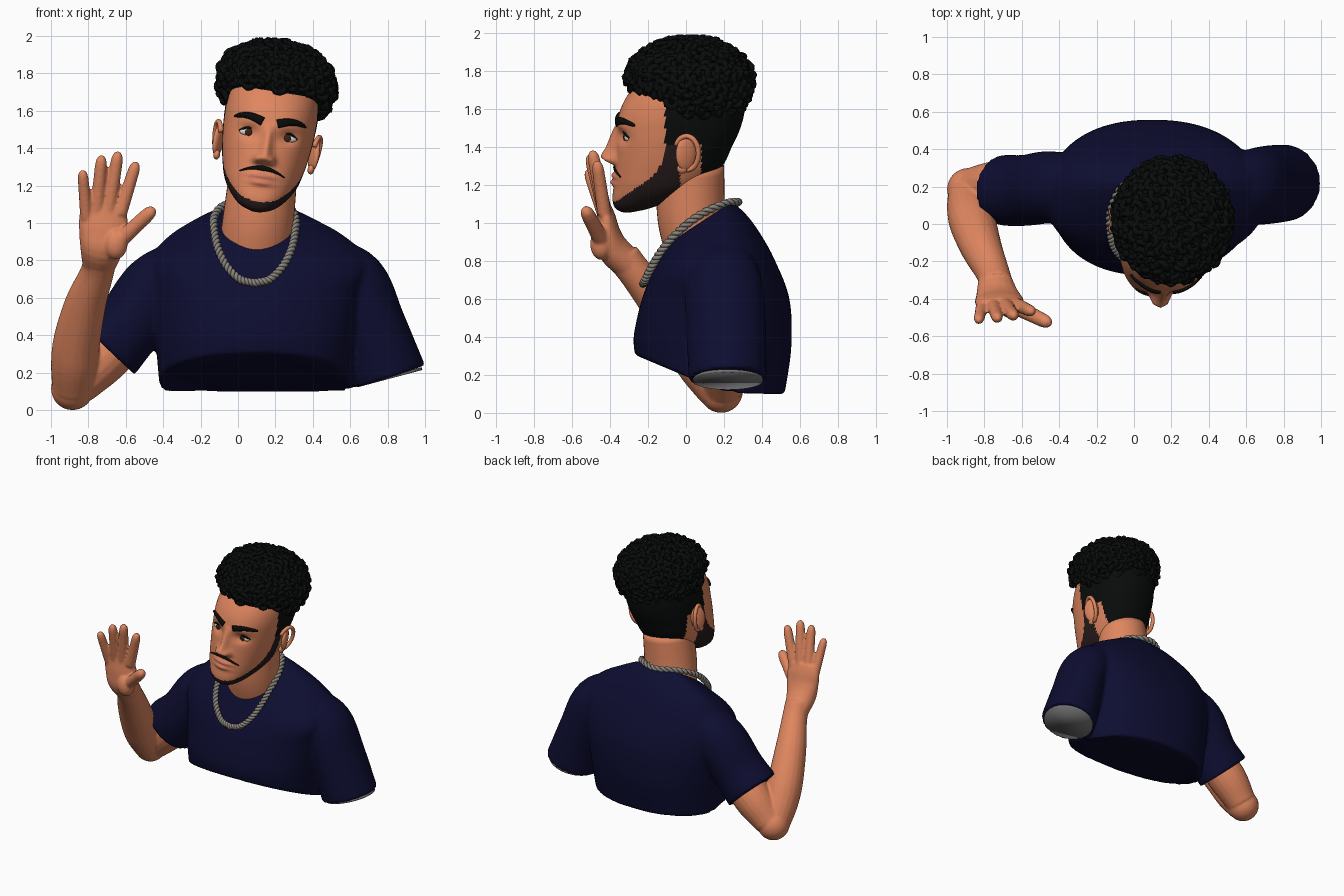
import bpy, bmesh, math, random
from mathutils import Vector, Matrix

if "Cube" in bpy.data.objects:
    bpy.data.objects.remove(bpy.data.objects["Cube"])

random.seed(4)

def mat(name, r, g, b):
    m = bpy.data.materials.new(name)
    m.diffuse_color = (r, g, b, 1)
    m.use_nodes = True
    m.node_tree.nodes["Principled BSDF"].inputs["Base Color"].default_value = m.diffuse_color
    return m

SKIN = mat("skin", 0.74, 0.24, 0.115)
NAVY = mat("navy cloth", 0.004, 0.004, 0.03)
HAIR = mat("black hair", 0.003, 0.0035, 0.0035)
BEARD = mat("dark brown beard", 0.02, 0.011, 0.011)
CHAIN = mat("chain grey", 0.25, 0.23, 0.2)
LINING = mat("sleeve lining grey", 0.17, 0.17, 0.17)
WHITE = mat("eye white", 0.75, 0.7, 0.66)
IRIS = mat("iris brown", 0.04, 0.015, 0.008)
LIP = mat("lip", 0.66, 0.2, 0.12)

# ---- helpers ----
def curve(tab, t):
    """Smooth interpolation of rows (t, a, b, ...)."""
    t = min(max(t, tab[0][0]), tab[-1][0])
    i = 0
    while i < len(tab) - 2 and t > tab[i + 1][0]:
        i += 1
    p, q = tab[i], tab[i + 1]
    o, r = tab[max(i - 1, 0)], tab[min(i + 2, len(tab) - 1)]
    h = q[0] - p[0]
    s = (t - p[0]) / h
    out = []
    for k in range(1, len(p)):
        m0 = (q[k] - o[k]) / (q[0] - o[0]) * h
        m1 = (r[k] - p[k]) / (r[0] - p[0]) * h
        out.append((2*s**3 - 3*s*s + 1)*p[k] + (s**3 - 2*s*s + s)*m0 + (3*s*s - 2*s**3)*q[k] + (s**3 - s*s)*m1)
    return out

def spline(rows, n):
    tab = [(i, *r) for i, r in enumerate(rows)]
    return [curve(tab, i * (len(rows) - 1) / n) for i in range(n + 1)]

def loft(bm, rings, closed=False):
    vs = [[bm.verts.new(p) for p in r] for r in rings]
    n = len(vs[0])
    for a, b in zip(vs, vs[1:] + ([vs[0]] if closed else [])):
        for i in range(n):
            bm.faces.new((a[i], a[(i + 1) % n], b[(i + 1) % n], b[i]))
    if not closed:
        bm.faces.new(vs[0][::-1])
        bm.faces.new(vs[-1])

def tube(bm, rows, sides=20, ref=(0, 1, 0), closed=False):
    """Rows are (x, y, z, radius across, radius along ref)."""
    pts = [Vector(r[:3]) for r in rows]
    n, rings = len(pts), []
    for i, r in enumerate(rows):
        a, b = (i - 1) % n if closed else max(i - 1, 0), (i + 1) % n if closed else min(i + 1, n - 1)
        t = (pts[b] - pts[a]).normalized()
        u = Vector(ref).cross(t).normalized()
        v = t.cross(u)
        angs = [2 * math.pi * k / sides for k in range(sides)]
        rings.append([pts[i] + u * r[3] * math.cos(w) + v * r[-1] * math.sin(w) for w in angs])
    loft(bm, rings, closed)

def ball(bm, loc, size, rot=None):
    m = Matrix.Translation(loc) @ (rot or Matrix()) @ Matrix.Diagonal((*size, 1))
    bmesh.ops.create_uvsphere(bm, u_segments=24, v_segments=14, radius=1, matrix=m)

def finish(name, bm, mats, matrix=None, voxel=0, smooth=3):
    bmesh.ops.recalc_face_normals(bm, faces=bm.faces)
    for f in bm.faces:
        f.smooth = True
    me = bpy.data.meshes.new(name)
    bm.to_mesh(me)
    bm.free()
    for m in mats:
        me.materials.append(m)
    ob = bpy.data.objects.new(name, me)
    bpy.context.collection.objects.link(ob)
    if matrix:
        ob.matrix_world = matrix
    if voxel:
        r = ob.modifiers.new("merge", 'REMESH')
        r.mode, r.voxel_size, r.use_smooth_shade = 'VOXEL', voxel, True
        s = ob.modifiers.new("soften", 'SMOOTH')
        s.factor, s.iterations = 0.5, smooth
    return ob

def sup(w, n):
    c, s = math.cos(w), math.sin(w)
    return math.copysign(abs(c) ** (2 / n), c), math.copysign(abs(s) ** (2 / n), s)

# ---- shirt: torso rings (height at back, slope, x left, x right, y front, y back) plus two sleeves ----
bm = bmesh.new()
rings = []
for z, s, xl, xr, yf, yb in spline([
        (.10, -.42, -.42, .60, -.27, .52), (.35, -.12, -.44, .63, -.275, .555), (.60, .02, -.46, .67, -.235, .545),
        (.80, .22, -.47, .70, -.19, .47), (.93, .38, -.39, .59, -.15, .40), (1.03, .55, -.25, .43, -.12, .33),
        (1.10, .66, -.13, .31, -.10, .26)], 36):
    ring = []
    for k in range(72):
        c, d = sup(2 * math.pi * k / 72, 2.3)
        y = (yf + yb) / 2 + d * (yb - yf) / 2
        ring.append((((xl + xr) / 2 + c * (xr - xl) / 2), y, z + s * min(y - .22, 0)))
    rings.append(ring)
loft(bm, rings)
tube(bm, spline([(.48, .2, .80, .13, .15), (.63, .2, .69, .165, .2), (.72, .21, .46, .175, .21), (.81, .22, .18, .2, .205)], 16), 32)
tube(bm, spline([(-.28, .2, .80, .13, .15), (-.44, .2, .66, .18, .19), (-.58, .18, .46, .185, .19), (-.70, .18, .33, .205, .19)], 16), 32)
finish("shirt", bm, [NAVY], voxel=.015, smooth=4)

bm = bmesh.new()
tube(bm, [(.808, .22, .183, .18, .185), (.812, .22, .168, .18, .185)], 32)
finish("sleeve_opening", bm, [LINING])

# ---- raised arm and hand ----
bm = bmesh.new()
tube(bm, spline([(-.55, .19, .45, .13), (-.72, .2, .28, .14), (-.86, .195, .13, .11)], 12))
ball(bm, (-.885, .185, .115), (.115, .115, .115))
tube(bm, spline([(-.885, .17, .12, .11), (-.875, .08, .25, .125), (-.86, .0, .38, .125), (-.815, -.13, .57, .11),
                 (-.755, -.26, .73, .09), (-.735, -.33, .82, .09, )], 20))
tube(bm, spline([(-.745, -.29, .77, .088, .08), (-.73, -.38, .86, .115, .085), (-.72, -.41, .95, .13, .065),
                 (-.72, -.42, 1.03, .13, .05), (-.715, -.43, 1.09, .11, .035)], 16))
ball(bm, (-.655, -.445, .89), (.065, .06, .085))
for base, tip, r in [((-.81, -.43, 1.03), (-.832, -.52, 1.285), .031), ((-.755, -.43, 1.06), (-.728, -.51, 1.365), .034),
                     ((-.69, -.43, 1.07), (-.64, -.495, 1.385), .035), ((-.63, -.43, 1.05), (-.542, -.47, 1.33), .034),
                     ((-.66, -.43, .88), (-.445, -.535, 1.08), .04)]:
    a, b = Vector(base), Vector(tip)
    tube(bm, [(*a.lerp(b, f), r * k) for f, k in
              ((0, 1.1), (.3, 1.05), (.55, 1), (.8, .95), (.9, .85), (.96, .6), (1, .15))], 14)
finish("arm_and_hand", bm, [SKIN], voxel=.009, smooth=3)

# ---- neck ----
bm = bmesh.new()
tube(bm, spline([(.09, .08, .84, .195, .18), (.11, .03, 1.03, .19, .18), (.14, .02, 1.3, .18, .18)], 12), 40)
finish("neck", bm, [SKIN])

# ---- head, in its own tilted frame ----
TILT = Matrix.Translation((.15, 0, 1.4)) @ Matrix.Rotation(math.radians(9), 4, 'Y')
N = 2.3
HEAD = [(-.345, .02, -.34, -.28), (-.325, .08, -.372, -.2), (-.28, .135, -.387, -.08), (-.2, .19, -.38, .08),
        (-.1, .22, -.374, .19), (0, .237, -.367, .24), (.1, .247, -.362, .285), (.2, .25, -.345, .31),
        (.3, .24, -.29, .31), (.4, .2, -.2, .27), (.46, .1, -.1, .15)]
NOSE = [(-.095, 0, .045), (-.07, .055, .045), (-.05, .078, .04), (0, .055, .03), (.07, .03, .024), (.14, 0, .03)]
EDGE = [(-.295, -.40), (-.27, -.36), (-.22, -.30), (-.18, -.25), (-.12, -.175), (-.05, -.13), (.05, -.11)]

def g(a, b):
    return math.exp(-a * a - b * b)

def bump(x, z):
    h, w = curve(NOSE, z)
    a = abs(x)
    return (-max(h, 0) * g(x / w, 0) - .03 * g((a - .04) / .018, (z + .06) / .022)
            + .03 * g((a - .105) / .05, (z - .07) / .035) - .01 * g((a - .1) / .07, (z - .135) / .03)
            - .016 * g(x / .07, (z + .15) / .014) - .02 * g(x / .06, (z + .187) / .016))

def face_y(x, z):
    hw, yf, yb = curve(HEAD, z)
    k = max(0, 1 - abs(x / hw) ** N) ** (1 / N)
    return (yf + yb) / 2 - (yb - yf) / 2 * k + bump(x, z) * k

bm = bmesh.new()
rings = []
for i in range(101):
    z = HEAD[0][0] + (HEAD[-1][0] - HEAD[0][0]) * i / 100
    hw, yf, yb = curve(HEAD, z)
    ring = []
    for k in range(144):
        c, s = sup(2 * math.pi * k / 144, N)
        x, y = hw * c, (yf + yb) / 2 + (yb - yf) / 2 * s
        ring.append((x, y + (bump(x, z) * -s if s < 0 else 0), z))
    rings.append(ring)
loft(bm, rings)
for f in bm.faces:
    x, y, z = f.calc_center_median()
    if z > .31 or (z > .05 and y > -.11) or (z > -.17 and y > .08):
        f.material_index = 1
    elif z <= .05 and curve(EDGE, z)[0] < y < -.03:
        f.material_index = 2
    elif y < -.3 and (x / .075) ** 2 + ((z + .17) / .032) ** 2 < 1:
        f.material_index = 3
finish("head", bm, [SKIN, HAIR, BEARD, LIP], TILT)

# ---- ears, eyes, brows, lashes and moustache ----
ears, whites, irises, dark = (bmesh.new() for _ in range(4))
for s in (-1, 1):
    flare = Matrix.Rotation(s * math.radians(22), 4, 'Z')
    ball(ears, (s * .258, 0, .005), (.022, .058, .088), flare)
    tube(ears, [(s * (.262 + .02 * math.cos(w - .6)), .004 + .062 * math.cos(w), .01 + .092 * math.sin(w), .014)
                for w in [-1.6 + 4.3 * i / 20 for i in range(21)]], 8, (1, 0, 0))
    ball(ears, (s * .255, -.02, -.075), (.018, .028, .026))
    ey = face_y(s * .105, .07)
    ball(whites, (s * .105, ey + .012, .07), (.05, .024, .023))
    ball(irises, (s * .105, ey - .009, .071), (.02, .006, .02))
    tube(dark, [(x, face_y(x, z) - .004, z, h, .01) for x, z, h in
                [(s * (.04 + .15 * q), .138 + .028 * math.sin(2.4 * q) - .012 * q, .019 * (1 - q) ** .5 + .005)
                 for q in [i / 14 for i in range(15)]]], 10)
    tube(dark, [(s * (.055 + .1 * q), ey - .012 + .03 * (2 * q - 1) ** 2, .072 + .024 * math.sin(math.pi * q), .006)
                for q in [i / 10 for i in range(11)]], 8)
tube(dark, [(x, face_y(x, z) - .001, z, .003 + .011 * (1 - abs(x) / .12), .008) for x, z in
            [(.012 * i, -.108 - 2.2 * (.012 * i) ** 2) for i in range(-10, 11)]], 8)
finish("ears", ears, [SKIN], TILT)
finish("eyeballs", whites, [WHITE], TILT)
finish("irises", irises, [IRIS], TILT)
finish("brows_and_moustache", dark, [HAIR], TILT)

# ---- curly hair: core volume with small coils over it ----
bm = bmesh.new()
ball(bm, (0, .02, .36), (.295, .31, .195))
COUNT = 430
for i in range(COUNT):
    dz = 1 - 2 * (i + .5) / COUNT
    w = i * 2.39996
    d = Vector((math.cos(w) * math.sqrt(1 - dz * dz), math.sin(w) * math.sqrt(1 - dz * dz), dz))
    p = Vector((d.x * .305, .02 + d.y * .32, .36 + d.z * (.205 if dz > 0 else .25)))
    if (p.y < -.08 and p.z < .33) or p.z < (.22 if p.y < .08 else .15):
        continue
    n = (d + Vector([random.uniform(-.6, .6) for _ in range(3)])).normalized()
    a = n.orthogonal().normalized()
    b = n.cross(a)
    R, start = random.uniform(.025, .038), random.uniform(0, 6.28)
    rows = []
    for k in range(12):
        q = start + k * .72
        c = p + (a * math.cos(q) + b * math.sin(q)) * R * (1 - k * .03) + n * (k - 6) * .0035
        rows.append((*c, .017 if 0 < k < 11 else .008))
    tube(bm, rows, 6, n)
finish("curly_hair", bm, [HAIR], TILT)

# ---- rope chain: two twisted strands around the neck ----
half = [(0, -.225, .68), (.08, -.215, .70), (.15, -.18, .77), (.195, -.125, .86), (.215, -.045, .95),
        (.215, .07, 1.04), (.15, .2, 1.10), (0, .275, 1.11)]
path = half + [(-x, y, z) for x, y, z in half[-2:0:-1]] + [half[0]]
loop = [Vector(p) + Vector((.09, 0, 0)) for p in spline(path, 360)[:-1]]
up = Vector((0, -.65, .75)).normalized()
bm = bmesh.new()
for phase in (0, math.pi):
    rows = []
    for i, p in enumerate(loop):
        t = (loop[(i + 1) % 360] - loop[i - 1]).normalized()
        u = up.cross(t).normalized()
        w = phase + 2 * math.pi * 30 * i / 360
        rows.append((*(p + (u * math.cos(w) + t.cross(u) * math.sin(w)) * .011), .012))
    tube(bm, rows, 6, up, closed=True)
finish("rope_chain", bm, [CHAIN])
